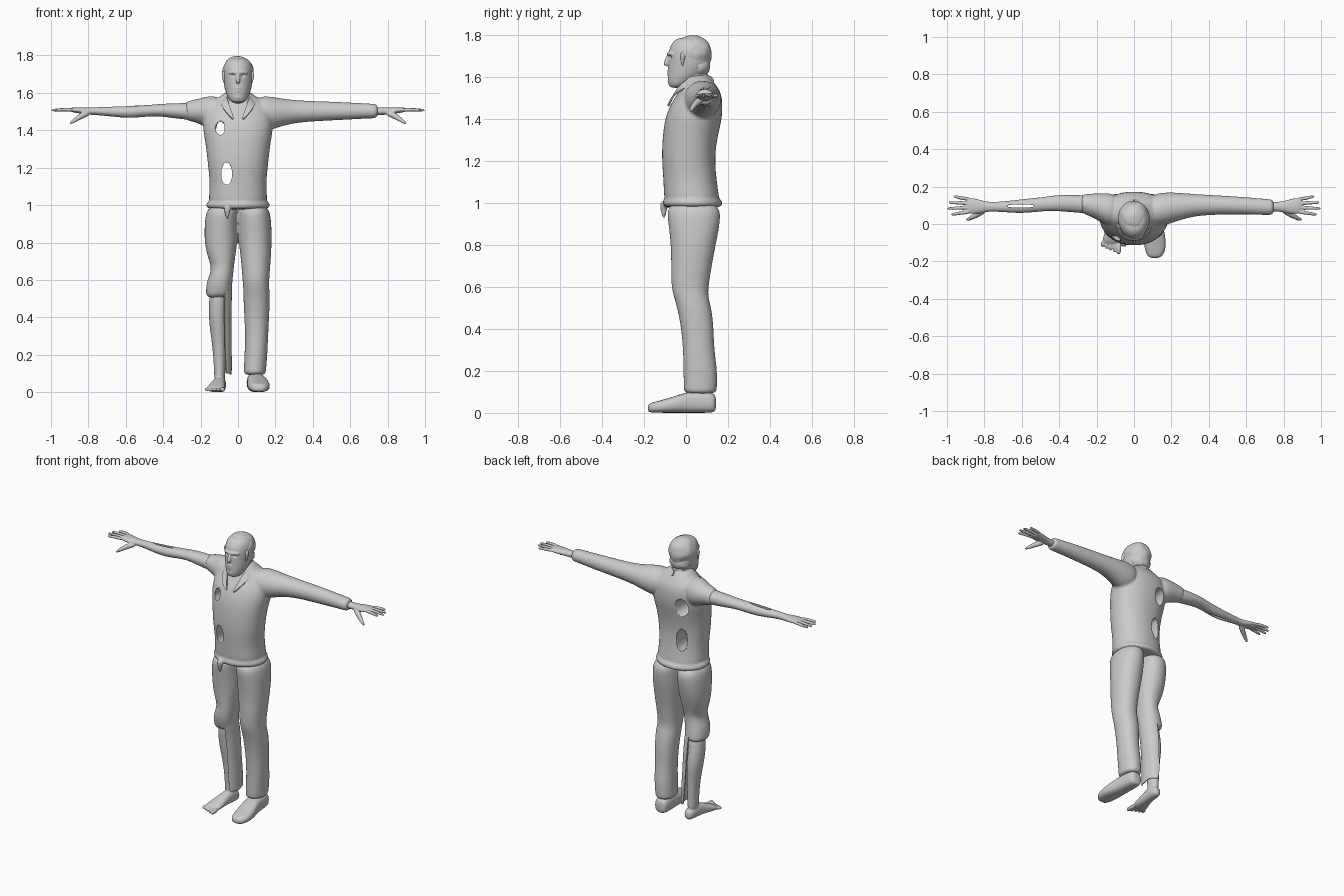
import bpy, bmesh, math, random
from mathutils import Vector

random.seed(4)
CM = 0.01
cube = bpy.data.objects.get("Cube")
if cube:
    bpy.data.objects.remove(cube, do_unlink=True)

grey = bpy.data.materials.new("light grey")
grey.use_nodes = True
grey.diffuse_color = (0.6, 0.6, 0.6, 1)
grey.node_tree.nodes["Principled BSDF"].inputs["Base Color"].default_value = (0.6, 0.6, 0.6, 1)


def place(axis, t, a, b):
    """Put a cross-section point (a, b) at distance t along an axis, in cm."""
    point = {"x": (t, a, b), "y": (a, t, b), "z": (a, b, t)}[axis]
    return Vector(point) * CM


def skin_rings(bm, rings, closed=True):
    """Join successive rings with quads; closed rings also get end caps."""
    verts = [[bm.verts.new(p) for p in ring] for ring in rings]
    n = len(verts[0])
    for low, high in zip(verts, verts[1:]):
        for i in range(n if closed else n - 1):
            j = (i + 1) % n
            bm.faces.new((low[i], low[j], high[j], high[i]))
    if closed:
        bm.faces.new(verts[0][::-1])
        bm.faces.new(verts[-1])


def loft(bm, axis, rows, side=1, power=1.0, jitter=0, seg=18):
    """Rows are (distance, centre a, centre b, radius a, radius b)."""
    rings = []
    for t, ca, cb, ra, rb in rows:
        ring = []
        for i in range(seg):
            angle = math.tau * i / seg
            c, s = math.cos(angle), math.sin(angle)
            a = ca + ra * math.copysign(abs(c) ** power, c)
            b = cb + rb * math.copysign(abs(s) ** power, s)
            p = place(axis, t + random.uniform(-jitter, jitter), a, b)
            p.x *= side
            ring.append(p)
        rings.append(ring)
    skin_rings(bm, rings)


def tube(bm, points, radii, side=1, seg=10):
    """Round limb through points (cm), with rounded ends."""
    pts = [Vector(p) * CM for p in points]
    rings = []
    for i, p in enumerate(pts):
        d = (pts[min(i + 1, len(pts) - 1)] - pts[max(i - 1, 0)]).normalized()
        u = d.orthogonal().normalized()
        v = d.cross(u)
        ring = []
        for k in range(seg):
            angle = math.tau * k / seg
            q = p + (u * math.cos(angle) + v * math.sin(angle)) * radii[i] * CM
            q.x *= side
            ring.append(q)
        rings.append(ring)
    skin_rings(bm, rings)


def ball(bm, centre, radii, bump=0.0, detail=3):
    made = bmesh.ops.create_icosphere(bm, subdivisions=detail, radius=1)["verts"]
    for v in made:
        grow = 1 + random.uniform(-bump, bump)
        v.co = Vector(c + r * grow * k for c, r, k in zip(centre, radii, v.co)) * CM


def finish(bm, name, voxel=0.8, smooth=4, level=2, thick=0.0, cutter=None):
    """Turn a bmesh into a smooth object, fusing overlapping volumes."""
    bmesh.ops.recalc_face_normals(bm, faces=bm.faces)
    mesh = bpy.data.meshes.new(name)
    bm.to_mesh(mesh)
    bm.free()
    mesh.materials.append(grey)
    ob = bpy.data.objects.new(name, mesh)
    bpy.context.collection.objects.link(ob)
    if level:
        ob.modifiers.new("round", "SUBSURF").levels = level
    if thick:
        ob.modifiers.new("cloth", "SOLIDIFY").thickness = thick * CM
    elif voxel:
        fuse = ob.modifiers.new("fuse", "REMESH")
        fuse.mode = "VOXEL"
        fuse.voxel_size = voxel * CM
    if cutter:
        cut = ob.modifiers.new("holes", "BOOLEAN")
        cut.operation = "DIFFERENCE"
        cut.object = cutter
    if smooth and not thick:
        soften = ob.modifiers.new("soften", "SMOOTH")
        soften.factor, soften.iterations = 0.5, smooth
    bpy.ops.object.select_all(action="DESELECT")
    bpy.context.view_layer.objects.active = ob
    ob.select_set(True)
    bpy.ops.object.convert(target="MESH")
    bpy.ops.object.shade_smooth_by_angle(angle=math.radians(50))
    return ob


# Ragged tunnels that open the right side of the shirt
bm = bmesh.new()
loft(bm, "y", [(-20, -9.5, 141, 2.3, 3.8), (4, -9.5, 141, 2.6, 4), (12, -8, 140, 4, 6), (25, -7, 139, 5, 7)], seg=14)
loft(bm, "y", [(-20, -6, 117, 3.4, 7), (3, -6, 117, 3, 6.5), (25, -6, 118, 4, 9)], seg=14)
tube(bm, [(-21, -9, 143), (-15, -12, 136), (-10, -14, 130), (-8, -14.2, 122)], [1, 1.8, 1.8, 1])
ball(bm, (-18, 16, 126), (4, 6, 10), 0.08)
for v in bm.verts:
    v.co += Vector(random.uniform(-1, 1) for _ in range(3)) * 0.003
holes = finish(bm, "hole_cutter", voxel=0, smooth=0, level=1)
holes.hide_render = True

# Shirt: torso, long left sleeve, torn right shoulder, hem roll
bm = bmesh.new()
loft(bm, "z", [(99, 0, 3.2, 16, 13.5), (104, 0, 2.5, 15.8, 13.2), (112, 0, 1.8, 15.2, 12.8),
               (122, 0, 1, 16.4, 12.8), (132, 0, 2, 17.4, 13.3), (140, 0, 3.6, 19, 13.8),
               (147, 0, 5, 19, 12.6), (152, 0, 6.5, 17.5, 10.5), (156, 0, 6.5, 13.5, 8),
               (159, 0, 5.5, 8, 6.5), (161, 0, 5, 6.5, 6)], power=0.9)
loft(bm, "x", [(8, 7, 149, 9, 9), (16, 8, 149, 9, 9.5), (22, 9, 149.5, 8, 7.8), (30, 10, 150, 6.3, 6.2),
               (40, 10.2, 150.2, 5.4, 5.5), (52, 10, 150.3, 5, 5), (64, 9.5, 150.3, 4.6, 4.4),
               (72, 9, 150.3, 4.3, 3.9), (75, 9, 150.3, 4.3, 4.0)])
loft(bm, "x", [(8, 7, 149, 9, 9), (15, 8, 149.5, 8.8, 9.2), (20, 9.5, 150.2, 7, 7),
               (25, 10.5, 150.4, 5.6, 5.6), (29, 10.8, 150.3, 5, 4.8)], side=-1, jitter=0.7)
loft(bm, "z", [(97.5, 0, 3.2, 15.5, 13), (99, 0, 3.2, 17.3, 14.6),
               (101, 0, 3, 17.3, 14.4), (103, 0, 2.8, 15.5, 13)])
tube(bm, [(-5, -10, 101), (-6, -10.8, 97), (-5.5, -10.4, 92)], [2.5, 1.8, 0.6])
finish(bm, "shirt", cutter=holes, smooth=3)
bpy.data.objects.remove(holes, do_unlink=True)

# Collar flaps around an open neck
for side, name in ((1, "left_collar"), (-1, "right_collar")):
    bm = bmesh.new()
    top = [(0, 11.8, 161), (5, 9, 160.5), (7, 4, 160), (6, -2, 157.5), (4.5, -5.5, 153), (2, -8.5, 146.5)]
    drop = [(0, 14.2, 157), (7, 12, 157), (10, 5, 156.8), (9.5, -3, 154), (7, -7.2, 150.5), (2.6, -9.2, 145.5)]
    skin_rings(bm, [[Vector((x * side, y, z)) * CM for x, y, z in row] for row in (top, drop)], closed=False)
    finish(bm, name, thick=0.8)

# Trousers: whole left leg, right leg torn away at the knee
upper = [(101, 8, 3.3, 8.3, 13), (92, 9, 4, 9, 12.8), (80, 9.2, 3.5, 9, 10.8)]
bm = bmesh.new()
loft(bm, "z", upper + [(70, 9.6, 2.6, 8, 9.8), (60, 9.5, 1.8, 7.2, 9), (55, 9.8, 2.4, 7, 8.2),
                       (50, 10, 4, 7.2, 8.3), (40, 10, 5.5, 6.7, 7.8), (30, 10, 6, 6.2, 7.5),
                       (20, 9.6, 6.9, 6.2, 8.2), (11, 9, 6.8, 6, 8), (9, 9, 6.8, 5.8, 7.8)], power=0.92)
loft(bm, "z", upper + [(72, 8.8, 2.4, 7.4, 9.2), (66, 8, 1.8, 5.8, 8), (60, 9.8, 1.8, 7, 8.6),
                       (54, 10.3, 3, 7, 8), (50, 10.6, 3.8, 6.6, 7.6)], side=-1, power=0.92, jitter=0.8)
finish(bm, "trousers")

# Loose trouser strip hanging on the inside of the right shin
bm = bmesh.new()
rings = []
for z, cx, cy, rx, ry in [(56, -10, 2.6, 6.8, 8), (44, -9.8, 5, 6.5, 7.8), (30, -9.5, 6, 6, 7.4),
                          (18, -9, 6.8, 5.8, 7.8), (10, -8.5, 6.8, 5.2, 7.6)]:
    angles = [math.radians(-65 + 15 * i) for i in range(11)]
    rings.append([place("z", z + random.uniform(-1, 1), cx + rx * math.cos(a), cy + ry * math.sin(a)) for a in angles])
skin_rings(bm, rings, closed=False)
finish(bm, "torn_trouser_strip", thick=0.6)

# Bare right shin and foot with toes
bm = bmesh.new()
loft(bm, "z", [(58, -10, 2.5, 5, 5.5), (45, -11, 4, 4.8, 6), (36, -10.7, 5.6, 4.8, 6.2),
               (25, -10, 6.3, 3.7, 4.8), (12, -9.8, 6.6, 3, 4.2), (4, -9.8, 6.6, 3, 4.5)])
loft(bm, "y", [(12.5, -9.3, 3, 2, 2.5), (10, -9.4, 3.4, 3.2, 3.5), (5, -9.8, 4.4, 3.4, 4.5),
               (0, -10.5, 3.8, 3.6, 3.8), (-6, -11.6, 2.4, 4.8, 2.4), (-11, -12.2, 1.5, 5.2, 1.5)], power=0.85)
for i in range(5):
    x, tip = -8.1 - 2.15 * i, -16.2 + 0.9 * i
    r = 1.4 if i == 0 else 1.0
    tube(bm, [(x, -9, 1.6), (x, tip + 2, 1.5), (x - 0.2, tip, r * 0.9)], [r, r, r * 0.8])
finish(bm, "bare_leg", voxel=0.5, smooth=3)

# Left shoe
bm = bmesh.new()
loft(bm, "y", [(14.5, 9.2, 4.5, 3.5, 4), (12, 9.3, 5, 4.6, 5), (5, 9.5, 5.2, 5, 5.2), (0, 10, 4.9, 5.2, 4.9),
               (-6, 10.8, 3.9, 6, 3.9), (-12, 11.3, 3, 6, 3), (-16.5, 11.3, 2.5, 4.6, 2.4),
               (-18.3, 11, 2.2, 2.6, 1.7)], power=0.75)
for v in bm.verts:
    v.co.z = max(v.co.z, 0)
finish(bm, "left_shoe", voxel=0.6, smooth=2)

# Bare right arm with a long wound slit through the forearm
bm = bmesh.new()
tube(bm, [(-67, 9.7, 140), (-67, 9.7, 160)], [1, 1])
loft(bm, "z", [(140, -60.5, 9.6, 7, 0.9), (160, -60.5, 9.6, 7, 0.9)])
bm.clear()
loft(bm, "z", [(140, -60.5, 9.6, 7.5, 0.9), (160, -60.5, 9.6, 7.5, 0.9)])
slit = finish(bm, "slit_cutter", voxel=0, smooth=0, level=0)
slit.hide_render = True
bm = bmesh.new()
loft(bm, "x", [(20, 10, 150, 5, 5), (30, 10.8, 150.2, 4.8, 4.4), (40, 11.3, 150.8, 4.5, 3.5),
               (47, 10.8, 150.6, 3.8, 3), (56, 9.8, 149.8, 3.9, 3.4), (64, 9.3, 149.8, 3.5, 3),
               (72, 9.2, 150.2, 2.7, 2.3), (82, 9.2, 150.3, 2.4, 1.9)], side=-1)
finish(bm, "bare_arm", voxel=0.6, smooth=2, cutter=slit)
bpy.data.objects.remove(slit, do_unlink=True)

# Hands with four fingers and a drooping thumb
for side, name in ((1, "left_hand"), (-1, "right_hand")):
    bm = bmesh.new()
    loft(bm, "x", [(70, 9.2, 150.2, 2.6, 2.3), (78, 9.2, 150.2, 2.5, 2), (82, 9.3, 150.4, 3.6, 1.9),
                   (86, 9.6, 150.8, 4.4, 1.6), (90, 9.9, 151, 4.2, 1.2)], side)
    for i, tip in enumerate((97.8, 99.8, 99.2, 96.5)):
        y, spread = 6.6 + 2.2 * i, 0.5 * (i - 1.5)
        tube(bm, [(87, y, 150.9), (93, y + spread, 151.1), (tip - 1, y + spread * 2, 150.8),
                  (tip, y + spread * 2, 150.6)], [1.1, 1, 0.8, 0.5], side)
    tube(bm, [(79, 8, 149.8), (84, 5, 147.6), (87, 3.2, 145.6), (90, 2, 143.4)], [1.8, 1.7, 1.2, 0.7], side)
    finish(bm, name, voxel=0.4, smooth=2)

# Head: skull, neck, nose, brow, cheeks, lips, chin, with dented eye sockets
bm = bmesh.new()
for x in (-3.2, 3.2):
    ball(bm, (x, -9, 169.2), (2, 2.6, 1.3), detail=2)
sockets = finish(bm, "socket_cutter", voxel=0, smooth=0, level=0)
sockets.hide_render = True
bm = bmesh.new()
loft(bm, "z", [(150, 0, 3.5, 5.5, 6.5), (157, 0, 4, 5.6, 6.3), (164, 0, 4.5, 6, 7)])
loft(bm, "z", [(154.5, 0, -4.5, 3.5, 3.5), (157.5, 0, -2.3, 5.6, 6.6), (162, 0, 0.6, 7.3, 9.4),
               (167, 0, 1.8, 8.1, 10.3), (172, 0, 2, 8.3, 10.6), (176, 0, 2, 7.5, 9), (179, 0, 1.8, 4.5, 5.5)])
tube(bm, [(0, -8, 170.5), (0, -9.4, 167.5), (0, -9.8, 165.4), (0, -8, 164.6)], [0.9, 1.1, 1.6, 1.2])
tube(bm, [(-5.5, -6, 170.7), (-2.5, -7.9, 171), (0, -8.3, 170.7), (2.5, -7.9, 171), (5.5, -6, 170.7)],
     [0.8, 1.1, 0.9, 1.1, 0.8])
for z in (161.2, 162.6):
    tube(bm, [(-2.8, -7.4, z - 0.2), (0, -8.9, z), (2.8, -7.4, z - 0.2)], [0.4, 0.8, 0.4])
ball(bm, (0, -7, 157.8), (2.6, 1.8, 1.8))
finish(bm, "head", voxel=0.4, smooth=4, cutter=sockets)
bpy.data.objects.remove(sockets, do_unlink=True)

# Curly hair: bumpy cap, nape and sideburns
bm = bmesh.new()
ball(bm, (0, 3.2, 171), (8.6, 9.3, 9), 0.045)
ball(bm, (0, 6, 165), (7, 5.6, 5.5), 0.05)
for side in (1, -1):
    tube(bm, [(7.6, -1.5, 172), (7.7, -1.8, 168), (7, -1.5, 164.5)], [1.4, 1, 0.5], side)
finish(bm, "hair", voxel=0.45, smooth=2, level=1)
